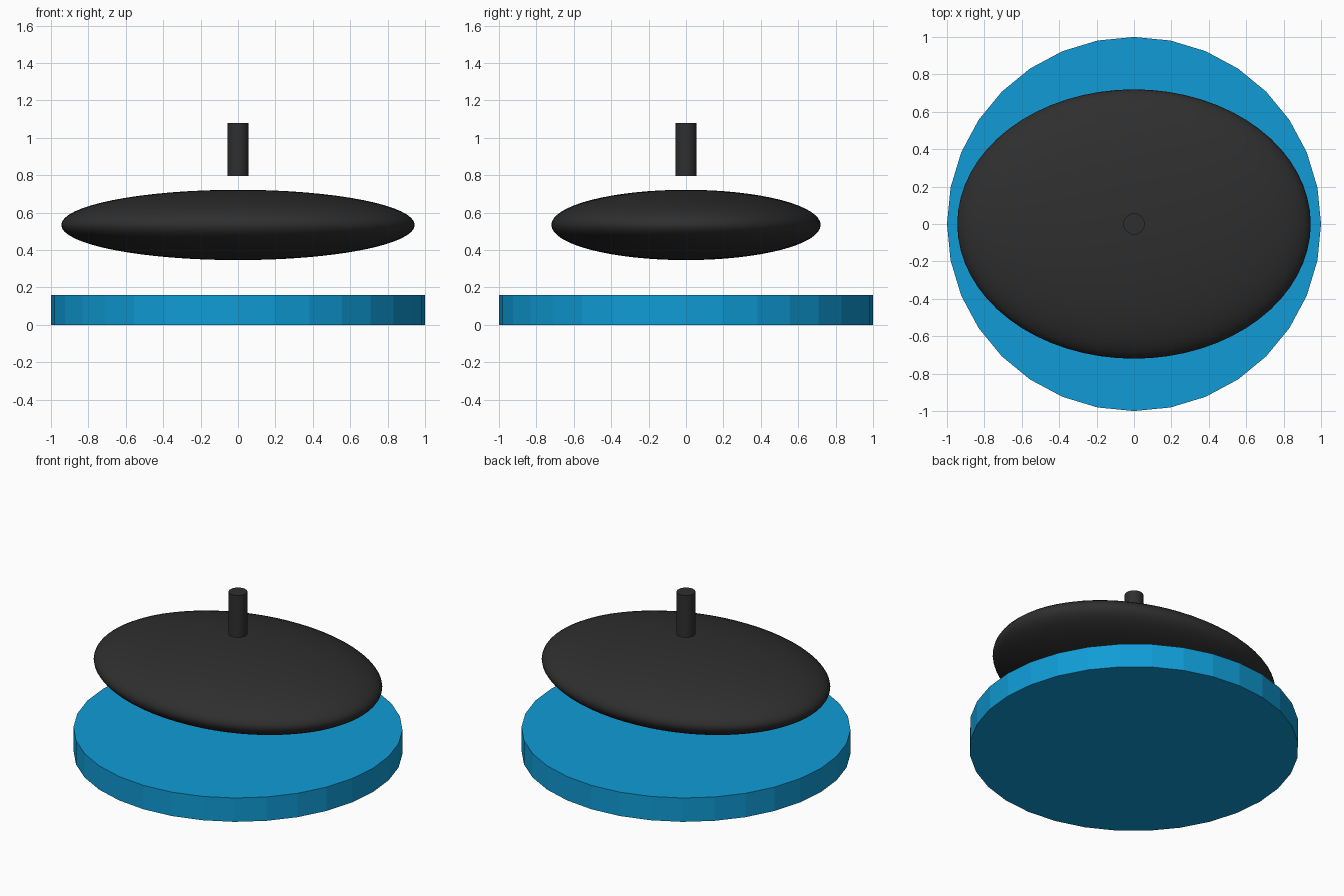
import bpy
import math

if "Cube" in bpy.data.objects:
    bpy.data.objects.remove(bpy.data.objects["Cube"])


def material(name, rgb):
    m = bpy.data.materials.new(name)
    m.diffuse_color = (*rgb, 1.0)
    m.use_nodes = True
    m.node_tree.nodes["Principled BSDF"].inputs["Base Color"].default_value = m.diffuse_color
    return m


blue = material("bright blue", (0.005, 0.33, 0.67))
black = material("soft black", (0.028, 0.028, 0.028))


def finish(name, mat, smooth=True):
    ob = bpy.context.object
    ob.name = name
    ob.data.materials.append(mat)
    bpy.ops.object.transform_apply(location=False, rotation=True, scale=True)
    if smooth:
        bpy.ops.object.shade_smooth_by_angle(angle=math.radians(35))
    return ob


# Faceted round base plate
bpy.ops.mesh.primitive_cylinder_add(vertices=32, radius=1.0, depth=0.16,
                                    location=(0, 0, 0.08))
finish("base_plate", blue, smooth=False)

# Floating flattened oval body
bpy.ops.mesh.primitive_uv_sphere_add(segments=64, ring_count=32, radius=1.0,
                                     location=(0, 0, 0.534))
bpy.context.object.scale = (0.945, 0.72, 0.188)
body = finish("oval_body", black)
body.data.shade_smooth()

# Short upright peg floating above the body
bpy.ops.mesh.primitive_cylinder_add(vertices=32, radius=0.057, depth=0.284,
                                    location=(0, 0, 0.937))
finish("peg", black)
